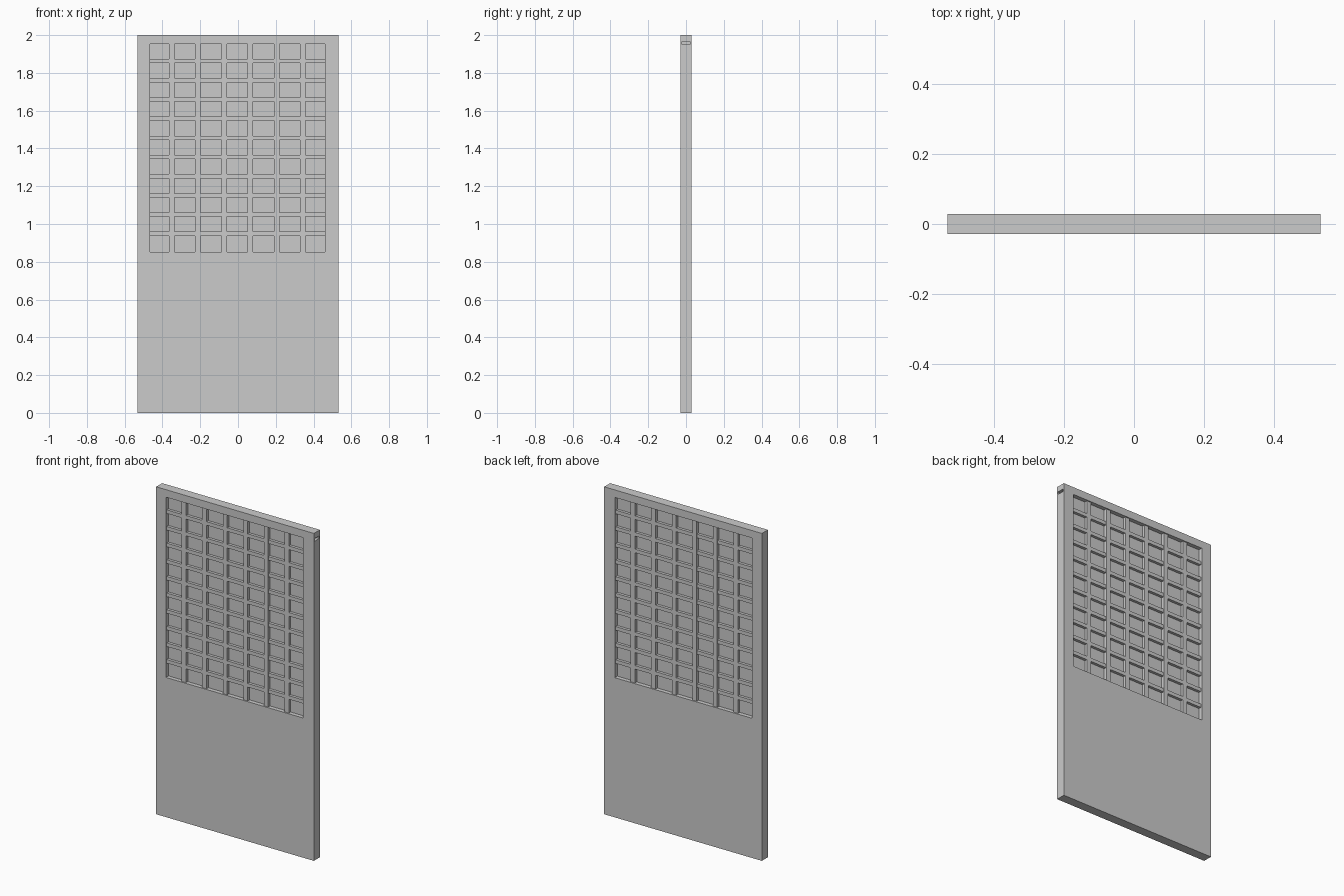
import bpy

if "Cube" in bpy.data.objects:
    bpy.data.objects.remove(bpy.data.objects["Cube"])

WIDTH, DEPTH, HEIGHT = 1.066, 0.058, 2.0
# Window opening in the upper part of the door
X0, X1, Z0, Z1 = -0.467, 0.461, 0.853, 1.954


def box(name, x0, x1, y0, y1, z0, z1):
    bpy.ops.mesh.primitive_cube_add(
        size=1, location=((x0 + x1) / 2, (y0 + y1) / 2, (z0 + z1) / 2))
    ob = bpy.context.object
    ob.name = name
    ob.scale = (x1 - x0, y1 - y0, z1 - z0)
    bpy.ops.object.transform_apply(location=False, rotation=False, scale=True)
    return ob


def cut(target, cutter):
    mod = target.modifiers.new(cutter.name, 'BOOLEAN')
    mod.operation = 'DIFFERENCE'
    mod.solver = 'EXACT'
    mod.object = cutter
    cutter.hide_render = True
    cutter.hide_set(True)


# Door slab with the window opening and a small slot in the right edge
door = box("door_frame", -WIDTH / 2, WIDTH / 2, -DEPTH / 2, DEPTH / 2, 0, HEIGHT)
cut(door, box("window_cutter", X0, X1, -0.1, 0.1, Z0, Z1))
cut(door, box("slot_cutter", 0.515, 0.6, -0.022, 0.022, 1.95, 1.966))

# Thin panel behind the lattice
box("window_panel", X0, X1, -0.004, 0.004, Z0, Z1)

# Lattice bars, set slightly back from the door faces
BAR_Y = 0.022
for i in range(6):
    x = -0.351 + 0.139 * i
    box(f"upright_bar_{i + 1}", x - 0.0145, x + 0.0145, -BAR_Y, BAR_Y, Z0, Z1)
for i in range(10):
    z = 1.8625 - 0.1016 * i
    box(f"cross_bar_{i + 1}", X0, X1, -BAR_Y + 0.001, BAR_Y - 0.001, z - 0.011, z + 0.011)
